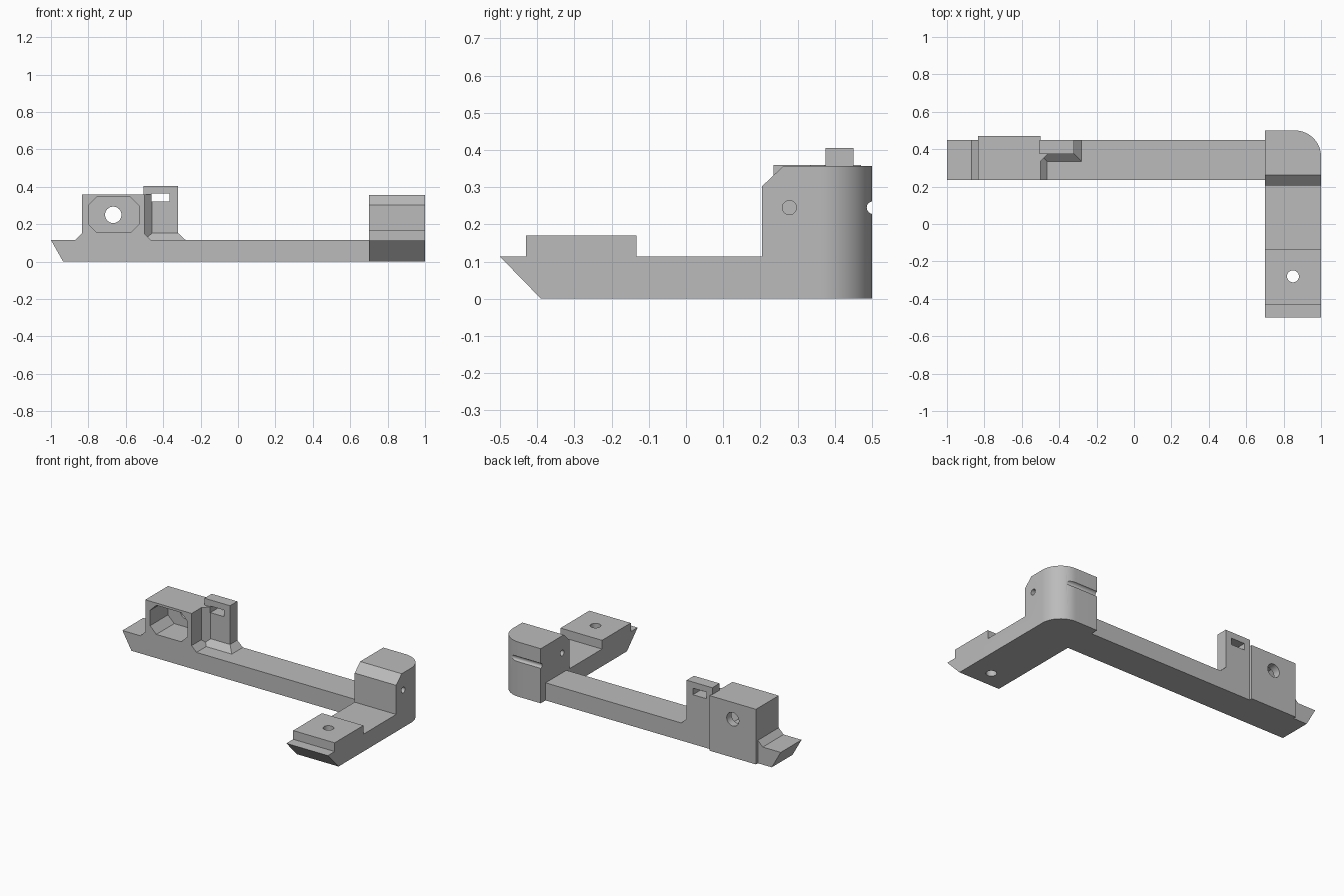
import bpy, bmesh, math
from mathutils import Vector

if "Cube" in bpy.data.objects:
    bpy.data.objects.remove(bpy.data.objects["Cube"], do_unlink=True)

grey = bpy.data.materials.new("plain grey")
grey.use_nodes = True
grey.diffuse_color = (0.5, 0.5, 0.5, 1)
grey.node_tree.nodes["Principled BSDF"].inputs["Base Color"].default_value = (0.5, 0.5, 0.5, 1)

PLACE = {"x": lambda p, d: (d, p[0], p[1]),
         "y": lambda p, d: (p[0], d, p[1]),
         "z": lambda p, d: (p[0], p[1], d)}


def loft(name, axis, start, a, end, b, round_edge=None):
    """Solid between two matching outlines at positions a and b on an axis."""
    bm = bmesh.new()
    low = [bm.verts.new(PLACE[axis](p, a)) for p in start]
    high = [bm.verts.new(PLACE[axis](p, b)) for p in end]
    bm.faces.new(low)
    bm.faces.new(high)
    n = len(low)
    for i in range(n):
        j = (i + 1) % n
        bm.faces.new((low[i], low[j], high[j], high[i]))
    if round_edge:
        corner, radius = round_edge
        edges = [e for e in bm.edges
                 if all((v.co.xy - Vector(corner)).length < 1e-4 for v in e.verts)]
        bmesh.ops.bevel(bm, geom=edges, offset=radius, segments=16,
                        profile=0.5, affect='EDGES')
    bmesh.ops.recalc_face_normals(bm, faces=bm.faces)
    mesh = bpy.data.meshes.new(name)
    bm.to_mesh(mesh)
    bm.free()
    mesh.materials.append(grey)
    obj = bpy.data.objects.new(name, mesh)
    bpy.context.collection.objects.link(obj)
    return obj


def prism(name, axis, pts, a, b, **kw):
    return loft(name, axis, pts, a, pts, b, **kw)


def rect(u0, u1, v0, v1):
    return [(u0, v0), (u1, v0), (u1, v1), (u0, v1)]


def circle(u, v, r, n=32):
    return [(u + r * math.cos(math.tau * i / n), v + r * math.sin(math.tau * i / n))
            for i in range(n)]


def combine(obj, other, operation):
    """Boolean a helper into a part, then remove the helper."""
    other.hide_render = True
    mod = obj.modifiers.new(operation.lower(), 'BOOLEAN')
    mod.operation, mod.solver, mod.object = operation, 'EXACT', other
    bpy.ops.object.select_all(action='DESELECT')
    bpy.context.view_layer.objects.active = obj
    obj.select_set(True)
    bpy.ops.object.modifier_apply(modifier=mod.name)
    bpy.data.objects.remove(other, do_unlink=True)


# Long rail with the head block and its sloped feet
rail = prism("rail_and_head", "y", [
    (-0.935, 0), (0.70, 0), (0.70, 0.115), (-0.465, 0.115), (-0.50, 0.15),
    (-0.50, 0.36), (-0.835, 0.36), (-0.835, 0.15), (-0.87, 0.115), (-1, 0.115)],
    0.235, 0.45)

# Raised back of the head, upright tab, tab foot and corner gusset
additions = [
    prism("head_back", "y", rect(-0.835, -0.50, 0, 0.36), 0.40, 0.47),
    prism("tab", "y", rect(-0.505, -0.32, 0.08, 0.405), 0.375, 0.45),
    loft("tab_foot", "z", rect(-0.51, -0.28, 0.335, 0.45), 0.115,
         rect(-0.51, -0.32, 0.375, 0.45), 0.152),
    prism("gusset", "z", [(-0.51, 0.325), (-0.46, 0.375), (-0.46, 0.38), (-0.51, 0.38)],
          0.10, 0.36),
]
for part in additions:
    combine(rail, part, 'UNION')

# Octagonal pocket, round hole in its back wall, slot in the tab
x0, x1, z0, z1, c = -0.80, -0.53, 0.155, 0.345, 0.045
octagon = [(x0 + c, z0), (x1 - c, z0), (x1, z0 + c), (x1, z1 - c),
           (x1 - c, z1), (x0 + c, z1), (x0, z1 - c), (x0, z0 + c)]
combine(rail, prism("pocket_cutter", "y", octagon, 0.1, 0.42), 'DIFFERENCE')
combine(rail, prism("hole_cutter", "y", circle(-0.667, 0.25, 0.044), 0.3, 0.6), 'DIFFERENCE')
combine(rail, prism("slot_cutter", "y", rect(-0.462, -0.365, 0.322, 0.365), 0.2, 0.6), 'DIFFERENCE')

# Foot with raised pad and tall rounded corner block
foot = prism("foot_and_corner", "x", [
    (-0.39, 0), (0.50, 0), (0.50, 0.357), (0.262, 0.357), (0.205, 0.303),
    (0.205, 0.113), (-0.133, 0.113), (-0.133, 0.17), (-0.43, 0.17),
    (-0.43, 0.113), (-0.50, 0.113)],
    0.70, 1.0, round_edge=((1.0, 0.50), 0.14))

# Cross hole, groove in the back face, screw hole in the pad
combine(foot, prism("cross_hole_cutter", "x", circle(0.278, 0.245, 0.019), 0.5, 1.2), 'DIFFERENCE')
combine(foot, prism("groove_cutter", "x", circle(0.503, 0.245, 0.017), 0.5, 1.2), 'DIFFERENCE')
combine(foot, prism("screw_hole_cutter", "z", circle(0.85, -0.28, 0.032), -0.1, 0.4), 'DIFFERENCE')

for obj in (rail, foot):
    bpy.ops.object.select_all(action='DESELECT')
    bpy.context.view_layer.objects.active = obj
    obj.select_set(True)
    bpy.ops.object.shade_smooth_by_angle(angle=math.radians(30))
